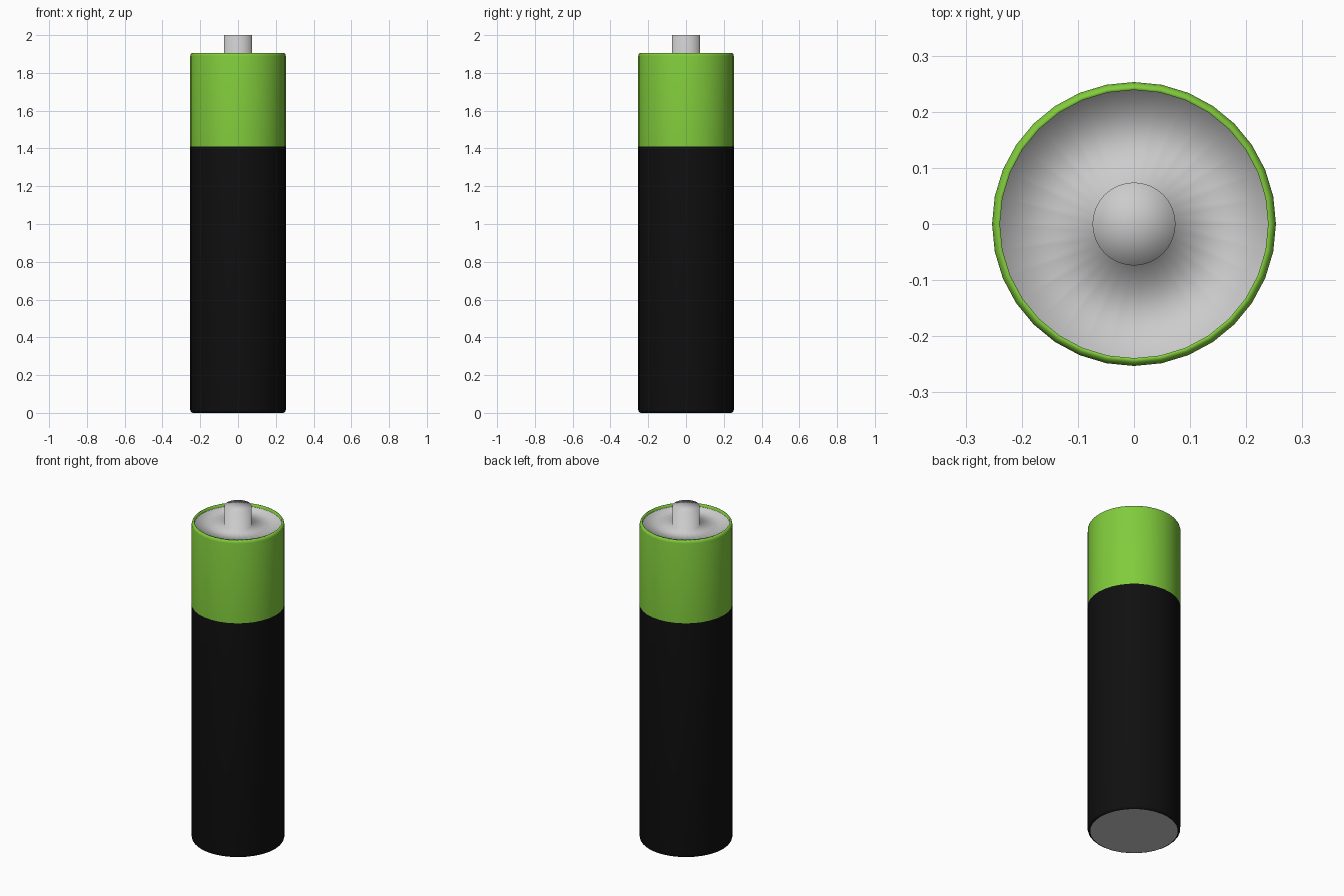
import bpy, bmesh
from math import cos, sin, tau

if "Cube" in bpy.data.objects:
    bpy.data.objects.remove(bpy.data.objects["Cube"])

SIDES = 32


def material(name, rgb):
    m = bpy.data.materials.new(name)
    m.diffuse_color = (*rgb, 1)
    m.use_nodes = True
    m.node_tree.nodes["Principled BSDF"].inputs["Base Color"].default_value = m.diffuse_color
    return m


def lathe(name, profile, mat=None):
    """Revolve (radius, z) points around z; radius 0 closes to a single point."""
    bm = bmesh.new()
    rings = []
    for r, z in profile:
        if r == 0:
            rings.append([bm.verts.new((0, 0, z))] * SIDES)
        else:
            rings.append([bm.verts.new((r * cos(tau * i / SIDES), r * sin(tau * i / SIDES), z))
                          for i in range(SIDES)])
    for a, b in zip(rings, rings[1:]):
        for i in range(SIDES):
            j = (i + 1) % SIDES
            corners = list(dict.fromkeys((a[i], a[j], b[j], b[i])))
            bm.faces.new(corners).smooth = True
    mesh = bpy.data.meshes.new(name)
    bm.to_mesh(mesh)
    bm.free()
    if mat:
        mesh.materials.append(mat)
    obj = bpy.data.objects.new(name, mesh)
    bpy.context.collection.objects.link(obj)
    return obj


black = material("black_sleeve", (0.005, 0.005, 0.005))
green = material("green_sleeve", (0.22, 0.6, 0.045))

# Flat negative end
lathe("negative_plate", [(0, 0), (0.239, 0)])

# Black lower sleeve with rounded bottom edge
lathe("lower_sleeve", [(0.239, 0), (0.246, 0.002), (0.251, 0.008), (0.253, 0.016),
                       (0.253, 1.41)], black)

# Green upper sleeve with rounded rim and inner lip
lathe("upper_sleeve", [(0.253, 1.41), (0.253, 1.889), (0.251, 1.898), (0.246, 1.904),
                       (0.239, 1.906), (0.239, 1.888)], green)

# Recessed positive plate and its raised terminal
lathe("positive_terminal", [(0.239, 1.888), (0.239, 1.885), (0.074, 1.885),
                            (0.074, 2.0), (0, 2.0)])
